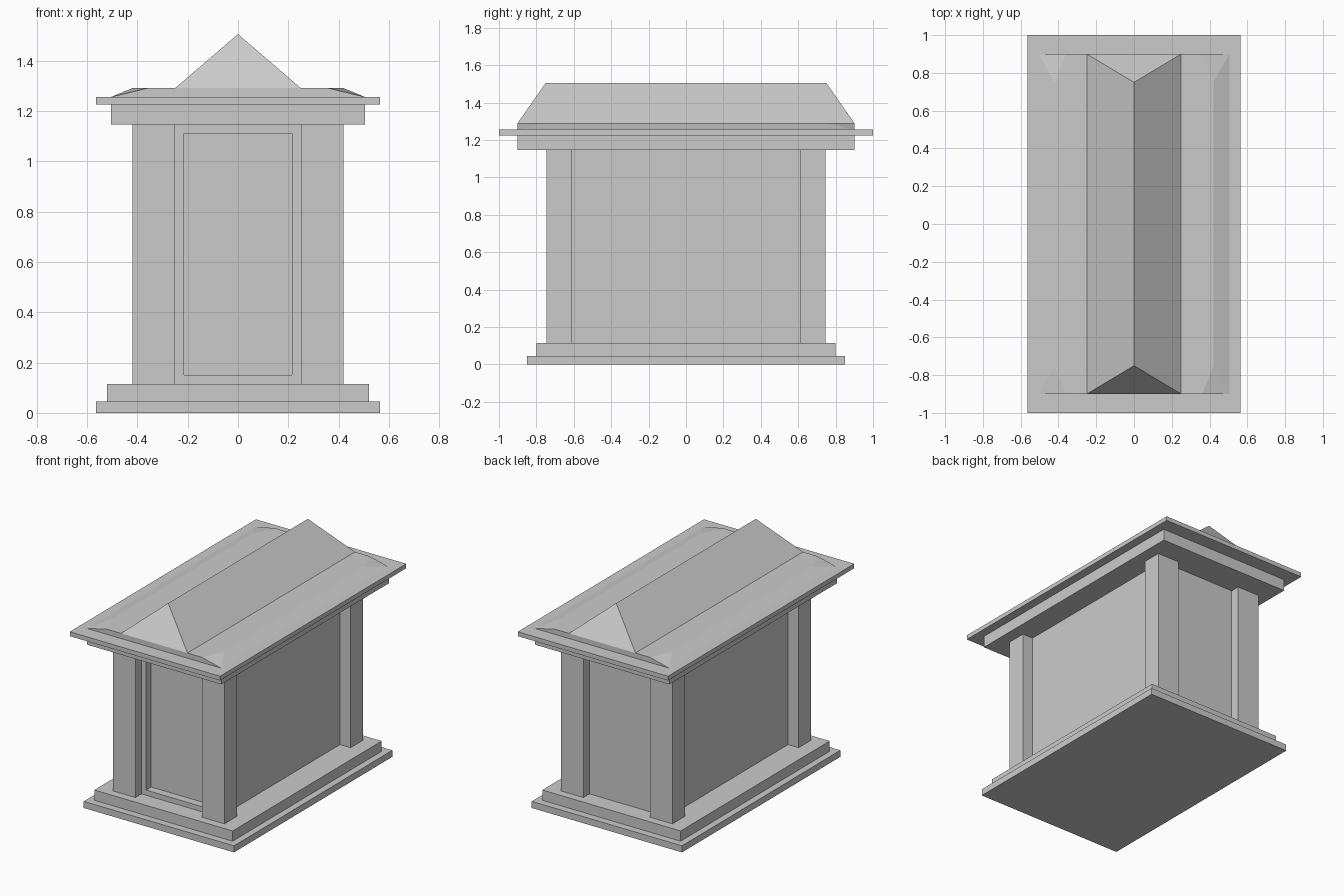
import bpy, bmesh

if "Cube" in bpy.data.objects:
    bpy.data.objects.remove(bpy.data.objects["Cube"])


def hull(name, points):
    """Convex flat-faced solid mirrored in x and y from one quadrant of corners."""
    corners = sorted({(sx * x, sy * y, z) for x, y, z in points
                      for sx in (1, -1) for sy in (1, -1)})
    bm = bmesh.new()
    for c in corners:
        bm.verts.new(c)
    bmesh.ops.remove_doubles(bm, verts=bm.verts, dist=1e-5)
    bmesh.ops.convex_hull(bm, input=bm.verts)
    bmesh.ops.dissolve_limit(bm, angle_limit=0.01, verts=bm.verts, edges=bm.edges)
    bmesh.ops.recalc_face_normals(bm, faces=bm.faces)
    mesh = bpy.data.meshes.new(name)
    bm.to_mesh(mesh)
    bm.free()
    obj = bpy.data.objects.new(name, mesh)
    bpy.context.collection.objects.link(obj)
    return obj


def box(name, x0, x1, y0, y1, z0, z1):
    bpy.ops.mesh.primitive_cube_add(
        size=1, location=((x0 + x1) / 2, (y0 + y1) / 2, (z0 + z1) / 2))
    obj = bpy.context.object
    obj.name = name
    obj.scale = (x1 - x0, y1 - y0, z1 - z0)
    bpy.ops.object.transform_apply(location=False, rotation=False, scale=True)
    return obj


def slab(name, x, y, z0, z1):
    return box(name, -x, x, -y, y, z0, z1)


# Stepped base
slab("base_lower_step", 0.565, 0.85, 0, 0.045)
slab("base_upper_step", 0.52, 0.80, 0.045, 0.115)

# Chamber walls, recessed behind the corner pillars
FLOOR, TOP = 0.115, 1.145
box("chamber", -0.34, 0.34, -0.625, 0.68, FLOOR, TOP)

# Door surround on the front, leaving a recessed door panel
for s, side in ((-1, "left"), (1, "right")):
    a, b = sorted((s * 0.215, s * 0.34))
    box(f"door_jamb_{side}", a, b, -0.68, -0.625, FLOOR, TOP)
box("door_sill", -0.215, 0.215, -0.68, -0.625, FLOOR, 0.15)
box("door_lintel", -0.215, 0.215, -0.68, -0.625, 1.11, TOP)

# Corner pillars
for sx, side in ((-1, "left"), (1, "right")):
    for sy, end in ((-1, "front"), (1, "back")):
        x0, x1 = sorted((sx * 0.25, sx * 0.42))
        y0, y1 = sorted((sy * 0.61, sy * 0.745))
        box(f"pillar_{end}_{side}", x0, x1, y0, y1, FLOOR, TOP)

# Cornice
slab("cornice_lower", 0.505, 0.90, TOP, 1.225)
slab("cornice_upper", 0.565, 1.0, 1.225, 1.255)

# Low roof with chamfered corners, and the central ridge with sloped ends
hull("low_roof", [(0.505, 0.90, 1.255), (0.42, 0.75, 1.29), (0.36, 0.90, 1.29)])
hull("ridge_roof", [(0.25, 0.90, 1.255), (0.25, 0.90, 1.29), (0, 0.75, 1.505)])
